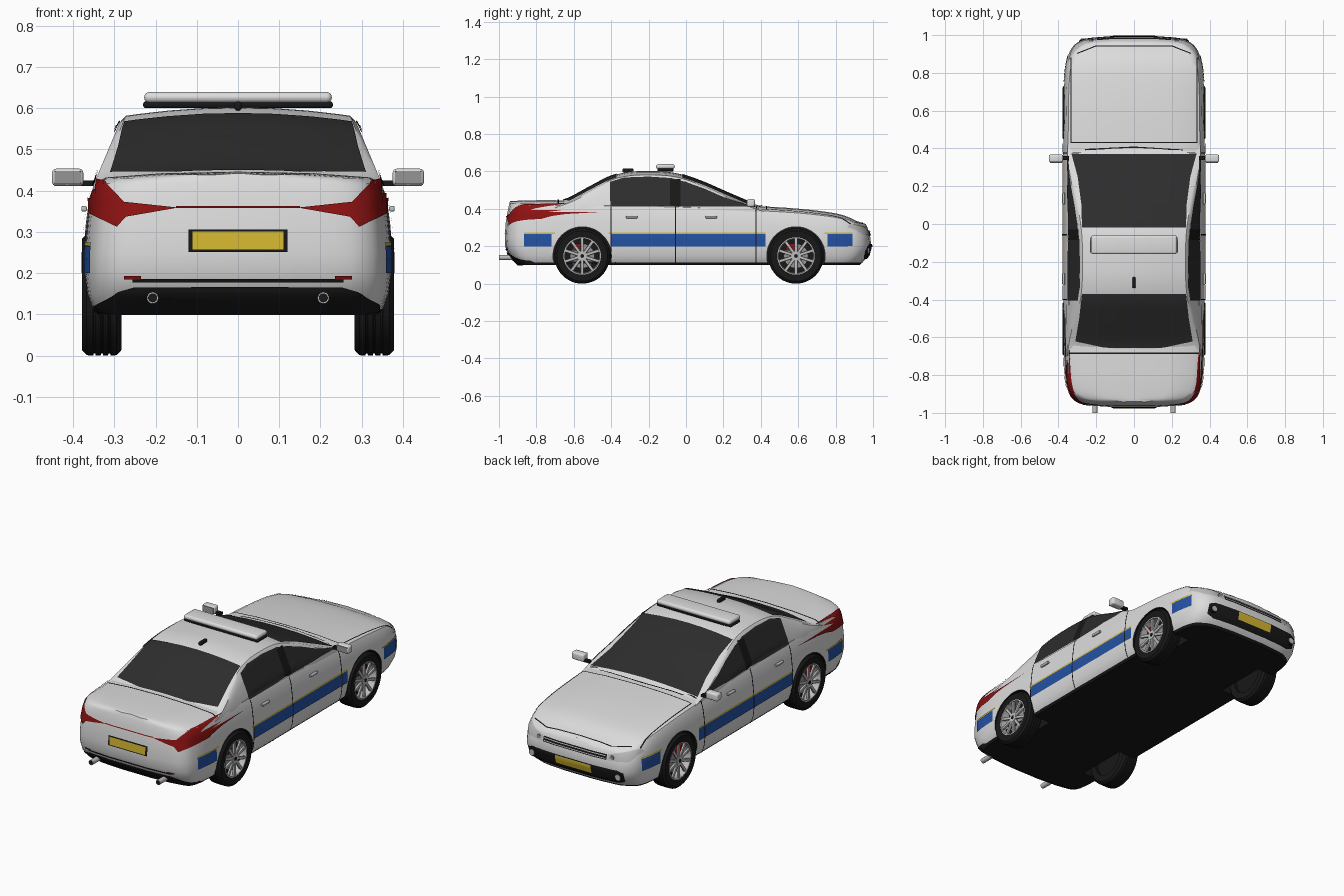
import bpy, bmesh, math
from mathutils import Vector, Matrix
from mathutils.bvhtree import BVHTree

if "Cube" in bpy.data.objects:
    bpy.data.objects.remove(bpy.data.objects["Cube"])


def material(name, *rgb):
    m = bpy.data.materials.new(name)
    m.use_nodes = True
    m.diffuse_color = (*rgb, 1)
    m.node_tree.nodes["Principled BSDF"].inputs["Base Color"].default_value = (*rgb, 1)
    return m


WHITE = material("white paint", .72, .72, .72)
BLACK = material("black trim", .009, .009, .009)
GLASS = material("dark glass", .026, .026, .026)
BLUE = material("blue stripe", .018, .085, .37)
YELLOW = material("yellow", .66, .47, .03)
RED = material("red lamp", .27, .006, .006)
GREY = material("grey", .3, .3, .3)
SILVER = material("silver", .52, .52, .52)


def finish(name, bm, *mats, angle=35):
    mesh = bpy.data.meshes.new(name)
    bm.to_mesh(mesh)
    bm.free()
    ob = bpy.data.objects.new(name, mesh)
    bpy.context.collection.objects.link(ob)
    for m in mats:
        mesh.materials.append(m)
    smooth(ob, angle)
    return ob


def smooth(ob, angle=35):
    bpy.ops.object.select_all(action='DESELECT')
    ob.select_set(True)
    bpy.context.view_layer.objects.active = ob
    bpy.ops.object.shade_smooth_by_angle(angle=math.radians(angle))


def curve(keys, v):
    """Smooth interpolation through (position, value) keys."""
    v = min(max(v, keys[0][0]), keys[-1][0])
    i = max(k for k in range(len(keys) - 1) if keys[k][0] <= v)

    def slope(k):
        a, b = keys[max(k - 1, 0)], keys[min(k + 1, len(keys) - 1)]
        return (b[1] - a[1]) / (b[0] - a[0])
    (x0, y0), (x1, y1) = keys[i], keys[i + 1]
    h, t = x1 - x0, (v - x0) / (x1 - x0)
    return ((1 + 2 * t) * (1 - t) ** 2 * y0 + t * t * (3 - 2 * t) * y1
            + h * t * (1 - t) * ((1 - t) * slope(i) - t * slope(i + 1)))


def loft(name, rings, *mats, wrap=False, rule=None):
    """Skin closed rings; open lofts get left-to-right strip caps."""
    bm = bmesh.new()
    vs = [[bm.verts.new(p) for p in r] for r in rings]
    n = len(rings[0])
    for a, b in zip(vs, vs[1:] + (vs[:1] if wrap else [])):
        for i in range(n):
            j = (i + 1) % n
            bm.faces.new((a[i], a[j], b[j], b[i]))
    if not wrap:
        for r in (vs[0], vs[-1]):
            for i in range(n // 2):
                quad = dict.fromkeys((r[i], r[i + 1], r[n - i - 1], r[-i]))
                bm.faces.new(list(quad))
    bmesh.ops.recalc_face_normals(bm, faces=bm.faces)
    for f in bm.faces:
        f.material_index = rule(f) if rule else 0
    return finish(name, bm, *mats)


def full_ring(half, y):
    return [(x, y, z) for x, z in half] + [(-x, y, z) for x, z in half[-2:0:-1]]


def box(name, centre, size, mat, bevel=0, rot=None):
    bm = bmesh.new()
    bmesh.ops.create_cube(bm, size=1, matrix=Matrix.Diagonal((*size, 1)))
    if bevel:
        bmesh.ops.bevel(bm, geom=bm.edges[:], offset=bevel, segments=4, profile=.5, affect='EDGES')
    bm.transform(Matrix.Translation(centre) @ (rot or Matrix()))
    return finish(name, bm, mat)


def cylinder(name, centre, radius, depth, axis, *mats, sides=32):
    bm = bmesh.new()
    turn = Matrix.Rotation(math.pi / 2, 4, 'Y' if axis == 'x' else 'X')
    bmesh.ops.create_cone(bm, cap_ends=True, segments=sides, radius1=radius, radius2=radius,
                          depth=depth, matrix=Matrix.Translation(centre) @ turn)
    for f in bm.faces:
        f.material_index = len(mats) - 1
    return finish(name, bm, *mats)


# Lower body: cross-sections lofted along the length, ends leaned afterwards
WIDTH = [(-.967, .12), (-.957, .25), (-.94, .305), (-.9, .343), (-.8, .365), (-.5, .373), (0, .375),
         (.6, .373), (.8, .365), (.9, .345), (.94, .322), (.965, .29), (.98, .24), (.99, .12)]
DECK = [(-.967, .428), (-.8, .432), (-.5, .43), (0, .42), (.4, .40), (.6, .387),
        (.75, .37), (.85, .352), (.93, .328), (.99, .305)]
TAIL = [(.1, .07), (.16, .01), (.2, 0), (.3, 0), (.42, .02), (.45, .03)]
NOSE = [(.1, .06), (.14, .02), (.18, 0), (.25, .005), (.3, .02), (.34, .04)]


def body_ring(y):
    w, d = curve(WIDTH, y), curve(DECK, y)
    half = [(0, .1), (w - .03, .1), (w - .02, .112), (w - .006, .15), (w, .2), (w, .25)]
    half += [(w - i, .25 + f * (d - .25)) for f, i in ((.4, .006), (.75, .014), (.93, .026), (1, .05))]
    half += [(w * .5, d + .01), (0, d + .014)]
    k = min(max((abs(y) - .75) / .2, 0), 1) ** 2
    lean, sign = (NOSE, -1) if y > 0 else (TAIL, 1)
    return [(x, y + sign * k * curve(lean, z), z) for x, y, z in full_ring(half, y)]


body = loft("body", [body_ring(.0115 + .9785 * math.sin(math.pi * (i / 72 - .5))) for i in range(73)],
            WHITE, BLACK, rule=lambda f: int(f.calc_center_median().z < .112))

# Wheel arches cut out of the body
AXLES = (("rear", -.555), ("front", .588))
cutters = []
for end, y in AXLES:
    for s in (1, -1):
        c = cylinder("arch_cutter", (s * .38, y, .148), .156, .28, 'x', WHITE, BLACK, sides=48)
        c.hide_render = True
        cutters.append(c)
        mod = body.modifiers.new("arch", 'BOOLEAN')
        mod.object, mod.operation, mod.solver = c, 'DIFFERENCE', 'EXACT'
deps = bpy.context.evaluated_depsgraph_get()
body.data = bpy.data.meshes.new_from_object(body.evaluated_get(deps))
body.modifiers.clear()
for c in cutters:
    bpy.data.objects.remove(c)
smooth(body)

# Cabin: roof line with inward leaning sides
ROOF = [(-.7, .43), (-.66, .445), (-.62, .46), (-.5, .525), (-.4, .575), (-.3, .598), (-.2, .602),
        (-.1, .598), (-.02, .583), (.1, .54), (.2, .496), (.3, .453), (.37, .424), (.42, .408)]


def cabin_ring(y):
    top = curve(ROOF, y)
    edge = top - .022

    def side(z):
        return min(.352, .352 - .42 * (z - .41))
    half = [(0, .33), (.34, .33)]
    half += [(side(z), z) for z in (.37 + f * (edge - .37) for f in (0, .35, .7, .93))]
    half += [(side(edge) * f, edge + .022 * (1 - f * f)) for f in (.97, .85, .6, .3, 0)]
    return full_ring(half, y)


cabin = loft("cabin", [cabin_ring(-.7 + 1.12 * i / 48) for i in range(49)], WHITE)

# Thin plates draped over the shell
shell = bmesh.new()
shell.from_mesh(body.data)
shell.from_mesh(cabin.data)
tree = BVHTree.FromBMesh(shell)
shell.free()


def plate(name, outline, axis, sign, mat, off=.004, step=.014):
    a = 'xyz'.index(axis)
    u, v = [i for i in range(3) if i != a]
    ray = Vector([-sign if i == a else 0 for i in range(3)])

    def lift(p):
        q = [2 * sign] * 3
        q[u], q[v] = p
        return Vector(q)
    bm = bmesh.new()
    face = bm.faces.new([bm.verts.new(lift(p)) for p in outline])
    bmesh.ops.triangulate(bm, faces=[face])
    for k, i in enumerate((u, v)):
        lo, hi = min(p[k] for p in outline), max(p[k] for p in outline)
        normal = Vector([float(j == i) for j in range(3)])
        for c in range(1, int((hi - lo) / step) + 1):
            bmesh.ops.bisect_plane(bm, geom=bm.verts[:] + bm.edges[:] + bm.faces[:],
                                   plane_co=normal * (lo + c * step), plane_no=normal)
    missed = []
    for vert in bm.verts:
        hit, n, _, _ = tree.ray_cast(vert.co, ray)
        if hit is None:
            missed.append(vert)
        else:
            vert.co = hit + (n if n.dot(ray) < 0 else -n) * off
    bmesh.ops.delete(bm, geom=missed, context='VERTS')
    bm.normal_update()
    bmesh.ops.reverse_faces(bm, faces=[f for f in bm.faces if f.normal.dot(ray) > 0])
    return finish(name, bm, mat, angle=60)


def rect(a0, b0, a1, b1):
    return [(a0, b0), (a1, b0), (a1, b1), (a0, b1)]


def sym(pts):
    return pts + [(-x, y) for x, y in reversed(pts)]


# Windscreens, panel gaps and wipers seen from the top
plate("windscreen", sym([(.275, -.02), (.278, .1), (.298, .25), (.33, .368)]), 'z', 1, GLASS)
plate("rear_window", sym([(.15, -.655), (.15, -.62), (.31, -.62), (.29, -.5), (.275, -.37)]), 'z', 1, GLASS)
plate("boot_gap", rect(-.34, -.688, .34, -.68), 'z', 1, BLACK, .003)
plate("bonnet_rear_gap", rect(-.335, .428, .335, .434), 'z', 1, BLACK, .003)
plate("bonnet_front_gap", sym([(0, .957), (.2, .945), (.3, .905), (.3, .899), (.2, .939), (0, .951)][1:5]),
      'z', 1, BLACK, .003)
plate("wiper_left", [(0, .402), (.26, .388), (.26, .394), (0, .41)], 'z', 1, BLACK, .006)
plate("wiper_right", [(0, .41), (0, .402), (-.26, .39), (-.26, .397)], 'z', 1, BLACK, .006)

# Sides: windows, stripes, door gaps, handles
WINDOW = [(-.405, .412), (-.405, .542), (-.33, .565), (-.2, .57), (-.08, .562), (0, .542),
          (.1, .506), (.2, .462), (.3, .424), (.345, .412)]
for tag, s in (("left", 1), ("right", -1)):
    plate(tag + "_side_window", WINDOW, 'x', s, GLASS)
    plate(tag + "_door_pillar", rect(-.085, .412, -.03, .555), 'x', s, BLACK, .006)
    for part, y0, y1 in (("rear", -.865, -.72), ("door", -.4, .425), ("front", .755, .89)):
        plate(f"{tag}_{part}_blue_stripe", rect(y0, .2, y1, .265), 'x', s, BLUE)
        plate(f"{tag}_{part}_yellow_line", rect(y0 - .015 * (part != "rear"), .266, y1 + .02 * (part == "rear"), .274),
              'x', s, YELLOW)
    for y in (-.4, -.057, .375):
        plate(tag + "_door_gap", rect(y - .003, .112, y + .003, .408), 'x', s, BLACK, .005)
    for y in (-.29, .135):
        box(tag + "_door_handle", (s * .373, y, .356), (.014, .062, .013), SILVER, .004)
    plate(tag + "_bonnet_gap", rect(s * .33, .43, s * .335, .88), 'z', 1, BLACK, .003)
    # Lamps
    plate(tag + "_tail_lamp", [(s * x, z) for x, z in (
        (.145, .358), (.27, .336), (.292, .312), (.358, .345), (.362, .43), (.32, .42), (.275, .372))],
        'y', -1, RED, .005, .01)
    plate(tag + "_rear_reflector", rect(s * .235, .186, s * .275, .195), 'y', -1, RED, .006)
    plate(tag + "_headlamp", [(s * x, z) for x, z in ((.2, .255), (.31, .26), (.345, .3), (.335, .318), (.2, .285))],
          'y', 1, SILVER, .004, .01)
    for x in (.225, .27):
        cylinder(tag + "_headlamp_lens", (s * x, .962 - (x - .225) * .4, .272), .012, .03, 'y', GREY, sides=16)
    cylinder(tag + "_fog_lamp_rim", (s * .265, .962, .175), .021, .03, 'y', BLACK, sides=20)
    cylinder(tag + "_fog_lamp", (s * .265, .966, .175), .016, .03, 'y', SILVER, sides=20)
    # Mirrors and exhausts
    box(tag + "_mirror", (s * .413, .347, .432), (.076, .042, .042), WHITE, .01)
    box(tag + "_mirror_glass", (s * .413, .326, .432), (.064, .004, .032), GREY)
    box(tag + "_mirror_arm", (s * .365, .35, .418), (.04, .02, .014), BLACK)
    cylinder(tag + "_exhaust", (s * .207, -.945, .14), .014, .11, 'y', SILVER, sides=20)
    cylinder(tag + "_exhaust_bore", (s * .207, -.9485, .14), .011, .104, 'y', BLACK, sides=20)

# Tail and nose details
plate("rear_valance", sym([(.3, .101), (.36, .112), (.34, .125), (.29, .155), (.25, .167)]), 'y', -1, BLACK)
plate("rear_bumper_line", rect(-.255, .178, .255, .187), 'y', -1, BLACK)
plate("boot_red_line", rect(-.15, .357, .15, .362), 'y', -1, RED)
plate("rear_plate_frame", rect(-.12, .251, .12, .306), 'y', -1, BLACK)
plate("rear_plate", rect(-.11, .257, .11, .3), 'y', -1, YELLOW, .007)
plate("front_intake", sym([(.25, .135), (.29, .15), (.29, .2), (.26, .212)]), 'y', 1, BLACK)
plate("front_plate", rect(-.11, .165, .11, .208), 'y', 1, YELLOW, .008)
plate("upper_grille", rect(-.195, .255, .195, .283), 'y', 1, BLACK)
for z in (.262, .275):
    plate("grille_bar", rect(-.19, z - .002, .19, z + .002), 'y', 1, SILVER, .007)

# Roof light bar and antenna
box("light_bar_base", (0, -.11, .608), (.46, .085, .016), BLACK, .006)
box("light_bar", (0, -.11, .626), (.455, .1, .026), WHITE, .0125)
box("antenna", (0, -.31, .605), (.018, .06, .022), BLACK, .008)

# Wheels
TYRE = [(-.095, .1), (-.095, .135), (-.084, .147)]
for g in (-.066, -.048, -.03):
    TYRE += [(g - .003, .148), (g - .002, .143), (g + .002, .143), (g + .003, .148)]
TYRE += [(-.011, .147), (0, .135), (-.002, .1)]
RIM = [(-.07, .1), (-.003, .104), (-.002, .094), (-.07, .088)]
for end, y in AXLES:
    for tag, s in (("left", 1), ("right", -1)):
        name = f"{end}_{tag}_"
        for part, profile, mat in (("tyre", TYRE, BLACK), ("rim", RIM, SILVER)):
            rings = []
            for i in range(48):
                a = math.tau * i / 48
                rings.append([(s * (.378 + x), y + r * math.cos(a), .148 + r * math.sin(a)) for x, r in profile])
            loft(name + part, rings, mat, wrap=True)
        cylinder(name + "wheel_back", (s * .315, y, .148), .1, .03, 'x', BLACK)
        cylinder(name + "brake_disc", (s * .335, y, .148), .066, .012, 'x', GREY)
        box(name + "brake_caliper", (s * .345, y - .03, .196), (.02, .045, .035), RED)
        for i in range(10):
            turn = Matrix.Rotation(math.tau * i / 10, 4, 'X')
            spot = Vector((s * .366, y, .148)) + turn @ Vector((0, 0, .057))
            box(name + "spoke", spot, (.012, .016, .08), SILVER, .003, turn)
        cylinder(name + "hub", (s * .366, y, .148), .026, .016, 'x', SILVER)
        cylinder(name + "hub_cap", (s * .368, y, .148), .01, .016, 'x', BLACK, sides=16)
